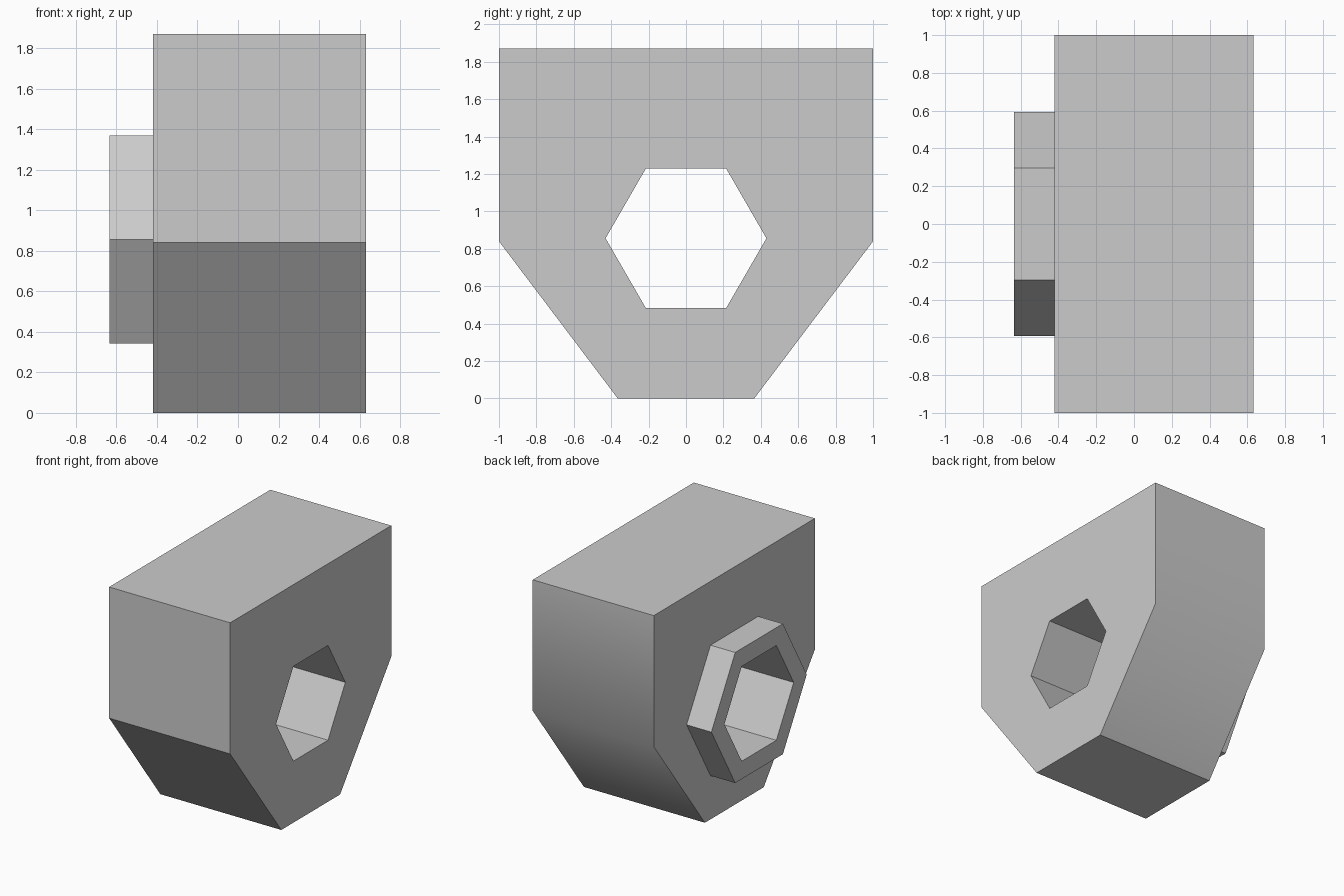
import bpy, bmesh, math
from mathutils import Vector

old = bpy.data.objects.get("Cube")
if old:
    bpy.data.objects.remove(old, do_unlink=True)

grey = bpy.data.materials.new("plain grey")
grey.use_nodes = True
colour = (0.6, 0.6, 0.6, 1)
grey.diffuse_color = colour
grey.node_tree.nodes["Principled BSDF"].inputs["Base Color"].default_value = colour

BORE_Z = 0.856


def hexagon(radius):
    return [(radius * math.cos(math.radians(60 * i)),
             BORE_Z + radius * math.sin(math.radians(60 * i))) for i in range(6)]


def bored_block(name, outline, bore, x0, x1, smooth_back=False):
    """Extrude a y-z outline with a hole along x."""
    bm = bmesh.new()
    caps = {x: [] for x in (x0, x1)}
    # walls of the outline and of the bore
    for loop, inward in ((outline, False), (bore, True)):
        ring0, ring1 = [[bm.verts.new((x, y, z)) for y, z in loop] for x in (x0, x1)]
        n = len(loop)
        for i in range(n):
            j = (i + 1) % n
            quad = [ring0[i], ring1[i], ring1[j], ring0[j]]
            face = bm.faces.new(quad if inward else quad[::-1])
            face.normal_update()
            face.smooth = smooth_back and not inward and face.normal.y > 0.5
        for x, ring in ((x0, ring0), (x1, ring1)):
            caps[x] += [bm.edges.get((ring[i], ring[(i + 1) % n])) for i in range(n)]
    # flat ends around the hole
    for x, edges in caps.items():
        bmesh.ops.triangle_fill(bm, edges=edges, use_beauty=True,
                                normal=Vector((1 if x == x1 else -1, 0, 0)))
    bmesh.ops.recalc_face_normals(bm, faces=bm.faces)
    # only the rear crease is softened
    for edge in bm.edges:
        edge.smooth = all(f.smooth for f in edge.link_faces)
    mesh = bpy.data.meshes.new(name)
    bm.to_mesh(mesh)
    bm.free()
    mesh.materials.append(grey)
    obj = bpy.data.objects.new(name, mesh)
    bpy.context.collection.objects.link(obj)
    return obj


# Block with tapered lower half, counter-clockwise in y-z
half = [(0.365, 0), (1, 0.84), (1, 1.87)]
block_outline = half + [(-y, z) for y, z in reversed(half)]
bored_block("block_body", block_outline, hexagon(0.43), -0.42, 0.632, smooth_back=True)

# Hexagonal collar around the bore
bored_block("hex_collar", hexagon(0.592), hexagon(0.43), -0.635, -0.42)
